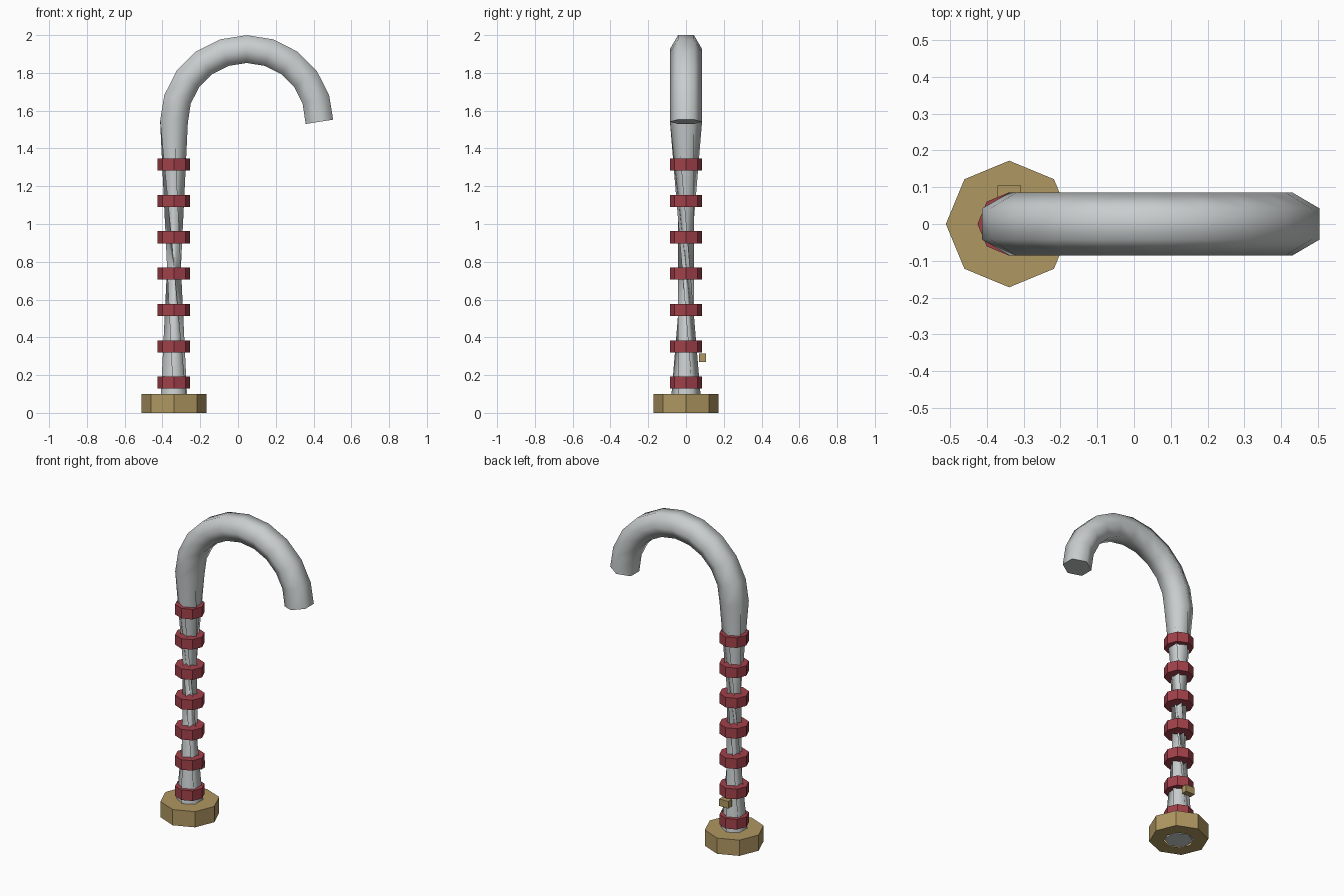
import bpy, bmesh
from math import sin, cos, pi, radians
from mathutils import Vector

cube = bpy.data.objects.get("Cube")
if cube:
    bpy.data.objects.remove(cube, do_unlink=True)


def material(name, rgb):
    m = bpy.data.materials.new(name)
    m.use_nodes = True
    m.diffuse_color = (*rgb, 1)
    m.node_tree.nodes["Principled BSDF"].inputs["Base Color"].default_value = (*rgb, 1)
    return m


silver = material("silver_grey", (0.58, 0.61, 0.61))
red = material("dark_red", (0.36, 0.052, 0.068))
brass = material("brass", (0.43, 0.31, 0.12))

POLE_X = -0.339      # axis of the straight shaft
TUBE_R = 0.085
HOOK_R = 0.385
HOOK_Z = 1.541
SIDES = 6
STEPS = 10           # segments in the hook


def add_object(name, bm, mat):
    mesh = bpy.data.meshes.new(name)
    bm.to_mesh(mesh)
    bm.free()
    mesh.materials.append(mat)
    obj = bpy.data.objects.new(name, mesh)
    bpy.context.collection.objects.link(obj)
    return obj


def octagon(name, radius, z_low, z_high, mat):
    bm = bmesh.new()
    bmesh.ops.create_cone(bm, cap_ends=True, segments=8, radius1=radius,
                          radius2=radius, depth=z_high - z_low)
    obj = add_object(name, bm, mat)
    obj.location = (POLE_X, 0, (z_low + z_high) / 2)
    return obj


# Cane tube: six-sided, twisted along the shaft, then swept round the hook
bm = bmesh.new()


def ring(centre, lean, twist=0):
    across = Vector((cos(lean), 0, -sin(lean)))
    side = Vector((0, 1, 0))
    verts = []
    for k in range(SIDES):
        a = 2 * pi * k / SIDES + twist
        verts.append(bm.verts.new(centre + TUBE_R * (cos(a) * side + sin(a) * across)))
    return verts


rings = [ring(Vector((POLE_X, 0, 0)), 0)]
for j in range(STEPS + 1):
    a = pi * j / STEPS
    half = pi / STEPS / 2
    lean = half / 2 if j == 0 else pi - half if j == STEPS else a
    centre = Vector((POLE_X + HOOK_R * (1 - cos(a)), 0, HOOK_Z + HOOK_R * sin(a)))
    rings.append(ring(centre, lean, radians(120)))

for i, (low, high) in enumerate(zip(rings, rings[1:])):
    for k in range(SIDES):
        n = (k + 1) % SIDES
        if i == 0:   # the twisted shaft is split into triangles
            faces = [(low[n], low[k], high[n]), (low[k], high[k], high[n])]
        else:
            faces = [(low[n], low[k], high[k], high[n])]
        for f in faces:
            bm.faces.new(f).smooth = True
bm.faces.new(rings[0])
bm.faces.new(rings[-1][::-1])
for end in (rings[0], rings[-1]):
    for k in range(SIDES):
        bm.edges.get((end[k], end[k - 1])).smooth = False
add_object("cane_tube", bm, silver)

# Foot: its underside is a ring, so the tube end shows through
foot = octagon("foot", 0.172, 0.0, 0.1, brass)
bm = bmesh.new()
bm.from_mesh(foot.data)
bottom = min(bm.faces, key=lambda f: f.calc_center_median().z)
inner = bmesh.ops.inset_region(bm, faces=[bottom], thickness=0.085)
bmesh.ops.delete(bm, geom=[bottom], context='FACES')
bm.to_mesh(foot.data)
bm.free()

# Seven bands up the shaft
for i in range(7):
    z = 0.16 + 0.1925 * i
    octagon(f"band_{i + 1}", 0.086, z - 0.032, z + 0.032, red)

# Small block at the back of the shaft
bm = bmesh.new()
bmesh.ops.create_cube(bm, size=1)
bmesh.ops.scale(bm, vec=(0.064, 0.036, 0.045), verts=bm.verts)
bmesh.ops.translate(bm, vec=(POLE_X, 0.087, 0.293), verts=bm.verts)
add_object("back_block", bm, brass)
